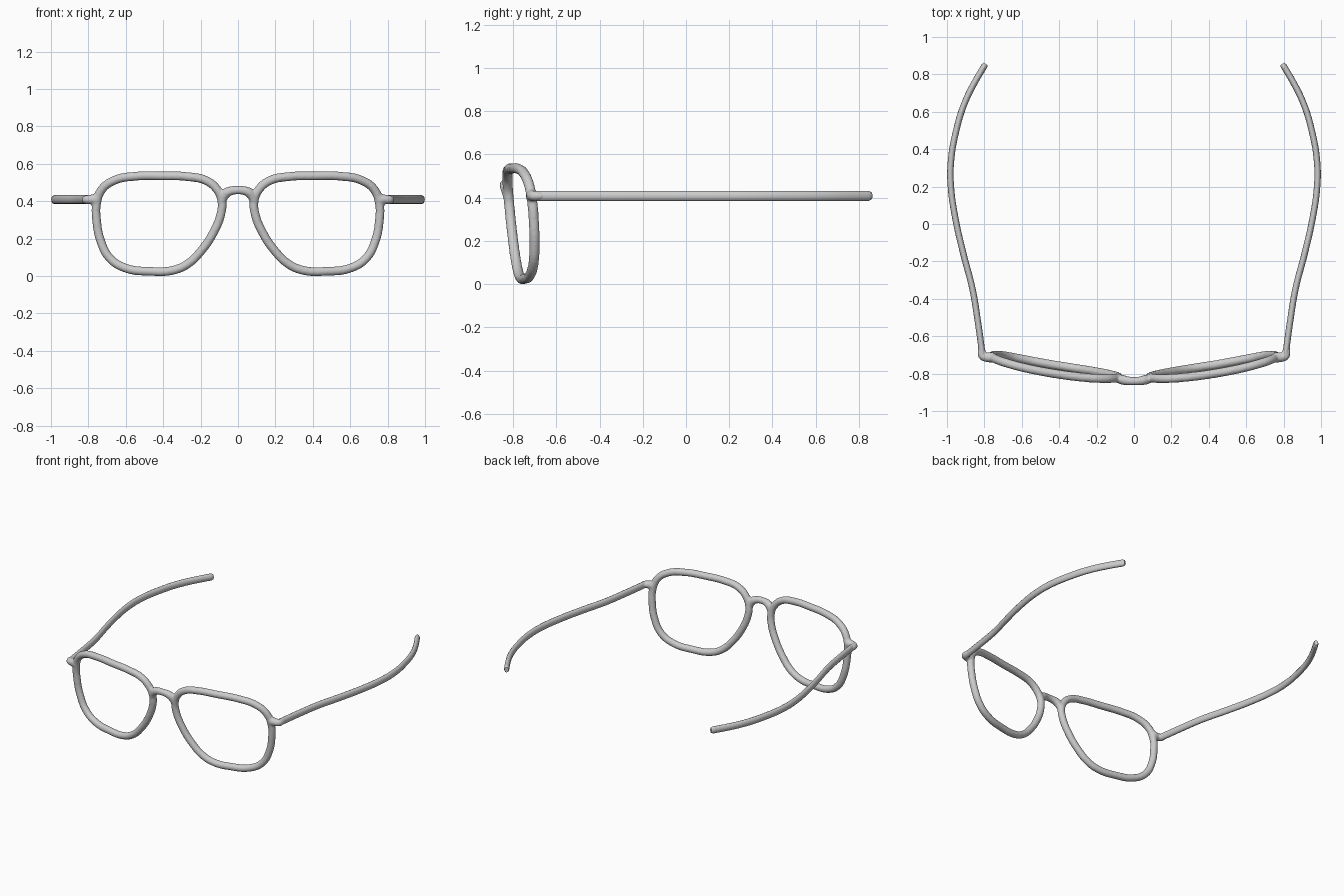
import bpy
from math import radians

if "Cube" in bpy.data.objects:
    bpy.data.objects.remove(bpy.data.objects["Cube"])

R = 0.0243  # wire radius of the frame (slightly reduced by the smoothing)


def front_y(x, z):
    # wrapped and slightly tilted front surface
    return -0.789 - 0.09 * (z - 0.03) + 0.19 * x * x


def select(obs):
    bpy.ops.object.select_all(action='DESELECT')
    for ob in obs:
        ob.select_set(True)
    bpy.context.view_layer.objects.active = obs[0]


def tube(name, pts, radii=None, cyclic=False, depth=R, z=0.0, z_scale=1.0, mirror=True):
    cu = bpy.data.curves.new(name, 'CURVE')
    cu.dimensions = '3D'
    cu.bevel_depth = depth
    cu.bevel_resolution = 4
    cu.resolution_u = 8
    cu.use_fill_caps = True
    sp = cu.splines.new('BEZIER')
    sp.bezier_points.add(len(pts) - 1)
    for i, (bp, p) in enumerate(zip(sp.bezier_points, pts)):
        bp.co = p
        bp.handle_left_type = bp.handle_right_type = 'AUTO'
        bp.radius = radii[i] if radii else 1.0
    sp.use_cyclic_u = cyclic
    ob = bpy.data.objects.new(name, cu)
    bpy.context.collection.objects.link(ob)
    ob.location.z = z
    ob.scale.z = z_scale
    select([ob])
    bpy.ops.object.convert(target='MESH')
    ob = bpy.context.object
    if mirror:
        ob.modifiers.new("Mirror", 'MIRROR')
        bpy.ops.object.modifier_apply(modifier="Mirror")
    bpy.ops.object.shade_smooth_by_angle(angle=radians(50))
    return ob


# Lens rims
outline = [(0.40, 0.535), (0.55, 0.533), (0.66, 0.512), (0.73, 0.46), (0.757, 0.38),
           (0.756, 0.30), (0.735, 0.19), (0.685, 0.095), (0.60, 0.042), (0.47, 0.025),
           (0.35, 0.030), (0.27, 0.064), (0.195, 0.137), (0.13, 0.235), (0.092, 0.33),
           (0.086, 0.40), (0.11, 0.46), (0.17, 0.51), (0.27, 0.531)]
rims = tube("front_frame", [(x, front_y(x, z), z) for x, z in outline], cyclic=True)

# Bridge, flowing down into both rims
half = [(0.03, 0.457), (0.06, 0.445), (0.083, 0.405), (0.088, 0.36)]
path = [(-x, z) for x, z in reversed(half)] + [(0, 0.459)] + half
flare = [0.7, 0.95, 1.1, 0.98, 0.93, 0.98, 1.1, 0.95, 0.7]
bridge = tube("nose_bridge", [(x, front_y(x, z) - 0.013 + 1.4 * x * x, z) for x, z in path],
              flare, mirror=False)

# End pieces, leaving the rims and turning into the arms
ends = tube("end_piece",
            [(0.752, -0.714, 0.41), (0.775, -0.713, 0.41), (0.795, -0.712, 0.409),
             (0.809, -0.705, 0.408), (0.814, -0.685, 0.408), (0.817, -0.65, 0.408)],
            [1.2, 1.15, 1.0, 1.0, 0.95, 0.65])

# Fuse the front into one soft-jointed wire
select([rims, bridge, ends])
bpy.ops.object.join()
remesh = rims.modifiers.new("Fuse", 'REMESH')
remesh.mode = 'VOXEL'
remesh.voxel_size = 0.006
remesh.use_smooth_shade = True
smooth = rims.modifiers.new("Soften", 'SMOOTH')
smooth.factor = 0.5
smooth.iterations = 10

# Side arms, oval in section and curving inward at the tips
arm = [(0.81, -0.70), (0.835, -0.52), (0.863, -0.35), (0.912, -0.16), (0.953, 0.02),
       (0.979, 0.20), (0.979, 0.33), (0.955, 0.48), (0.90, 0.66), (0.80, 0.845), (0.793, 0.856)]
tube("side_arm", [(x, y, 0) for x, y in arm], [1] * 9 + [1, 0.75],
     depth=0.017, z=0.408, z_scale=1.4)
